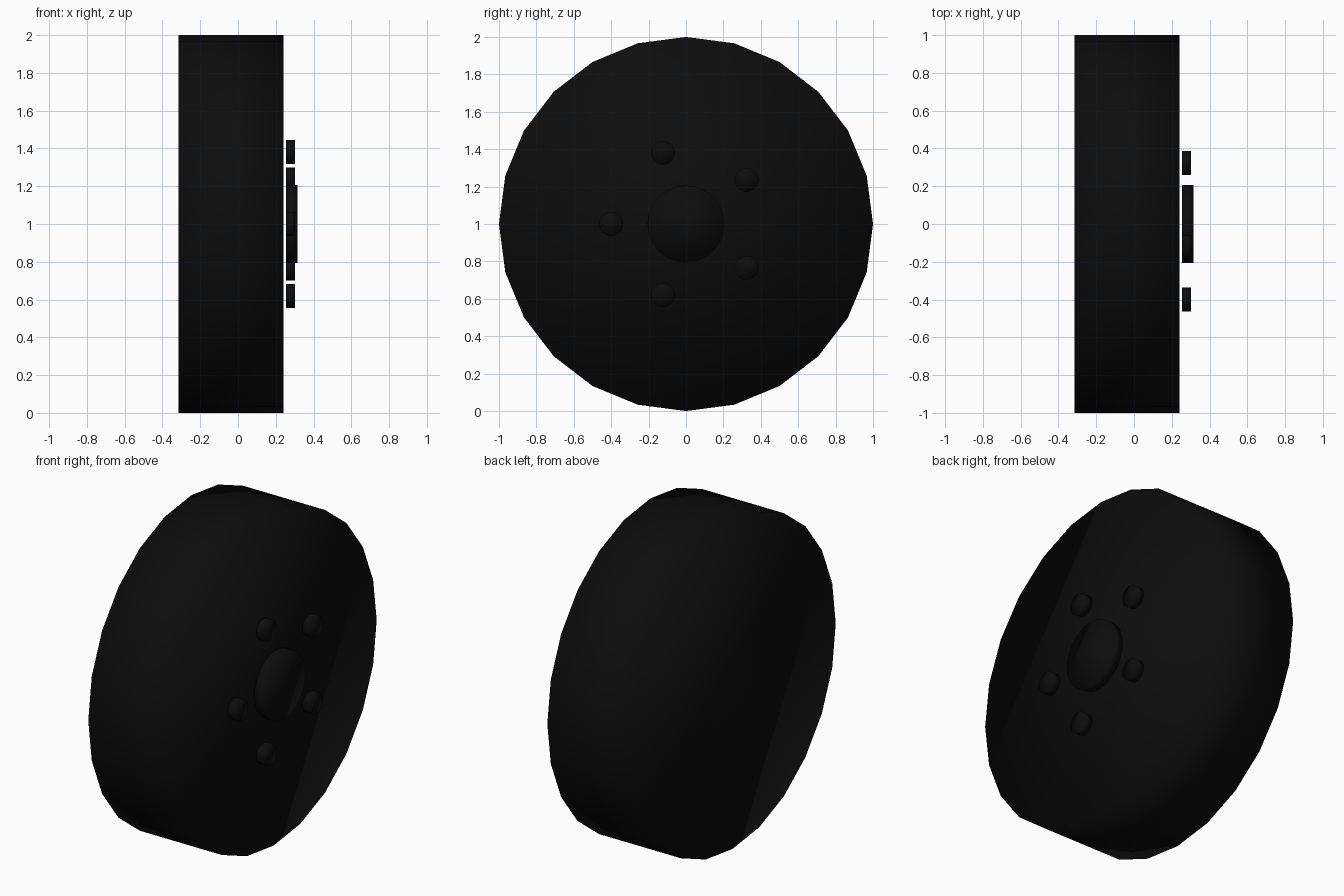
import bpy
import math

cube = bpy.data.objects.get("Cube")
if cube:
    bpy.data.objects.remove(cube, do_unlink=True)

SIDES = 24
CENTRE_Z = 1.0

black = bpy.data.materials.new("black_rubber")
black.use_nodes = True
colour = (0.004, 0.004, 0.004, 1)
black.diffuse_color = colour
black.node_tree.nodes["Principled BSDF"].inputs["Base Color"].default_value = colour


def disc(name, radius, x_inner, x_outer, y=0.0, z=CENTRE_Z):
    """Closed cylinder lying along x, with softly shaded edges."""
    bpy.ops.mesh.primitive_cylinder_add(
        vertices=SIDES, radius=radius, depth=x_outer - x_inner,
        location=((x_inner + x_outer) / 2, y, z),
        rotation=(0, math.pi / 2, 0))
    obj = bpy.context.object
    obj.name = name
    obj.data.materials.append(black)
    bpy.ops.object.shade_smooth()
    return obj


# Wide tyre body
disc("tyre", 1.0, -0.315, 0.24)

# Hub cap standing just clear of the outer face
disc("hub_cap", 0.206, 0.255, 0.315)

# Ring of five wheel nuts around the hub
for i in range(5):
    angle = math.pi + i * math.tau / 5
    disc(f"wheel_nut_{i + 1}", 0.064, 0.255, 0.303,
         0.4 * math.cos(angle), CENTRE_Z + 0.4 * math.sin(angle))
